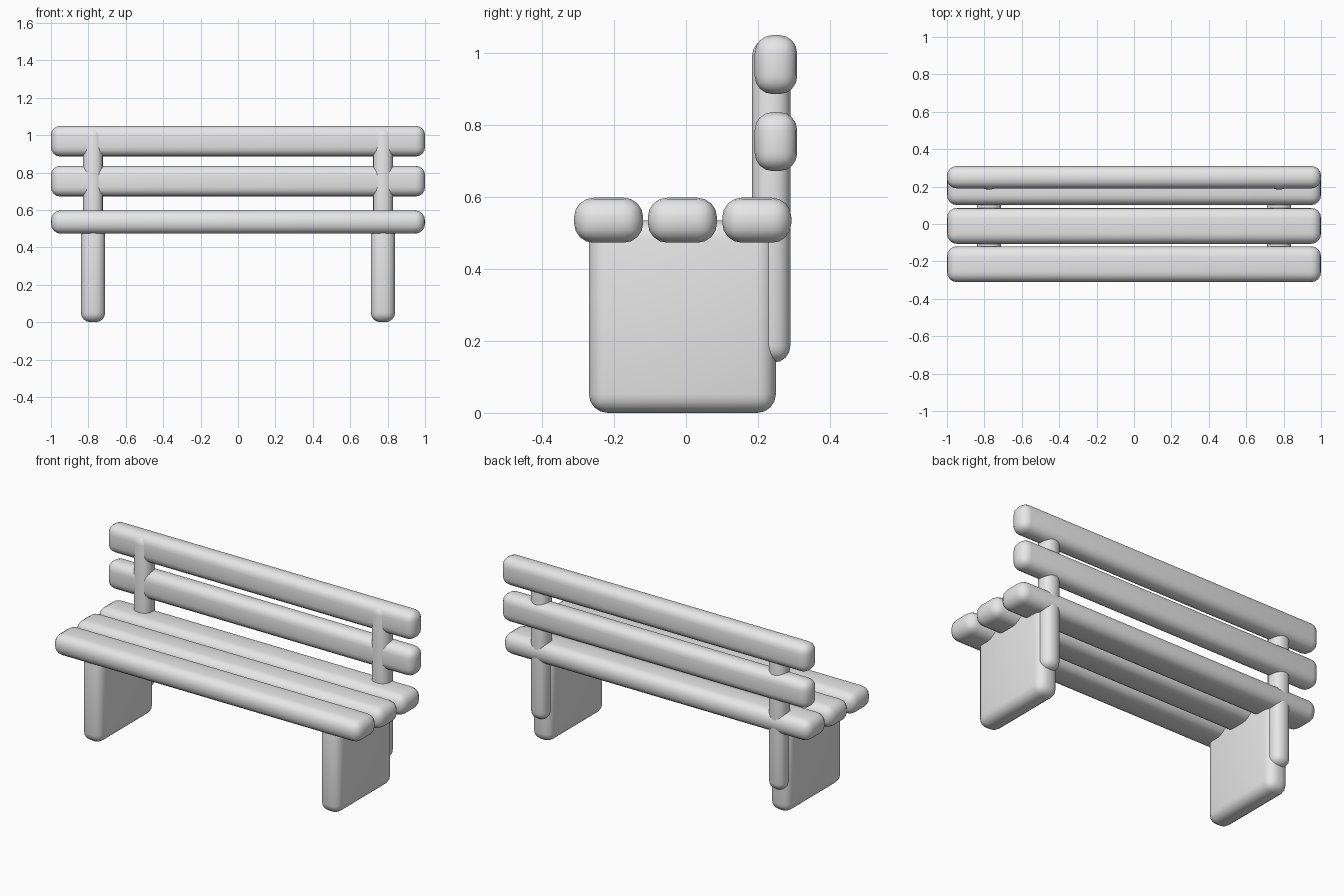
import bpy
import math

if "Cube" in bpy.data.objects:
    bpy.data.objects.remove(bpy.data.objects["Cube"])

grey = bpy.data.materials.new("plain grey")
grey.diffuse_color = (0.8, 0.8, 0.8, 1)
grey.use_nodes = True
grey.node_tree.nodes["Principled BSDF"].inputs["Base Color"].default_value = grey.diffuse_color


def rounded_box(name, x, y, z, radius):
    """Box from (min, max) ranges with softly rounded edges."""
    bpy.ops.mesh.primitive_cube_add(size=1)
    ob = bpy.context.object
    ob.name = name
    ob.location = [(a + b) / 2 for a, b in (x, y, z)]
    ob.scale = [b - a for a, b in (x, y, z)]
    bpy.ops.object.transform_apply(location=False, rotation=False, scale=True)
    bevel = ob.modifiers.new("round edges", 'BEVEL')
    bevel.width = radius
    bevel.segments = 4
    bevel.limit_method = 'NONE'
    bpy.ops.object.modifier_apply(modifier=bevel.name)
    bpy.ops.object.shade_smooth_by_angle(angle=math.radians(40))
    ob.data.materials.append(grey)
    return ob


# Three seat slats
for i, y in enumerate((-0.215, -0.01, 0.197)):
    rounded_box(f"seat_slat_{i + 1}", (-1, 1), (y - 0.096, y + 0.096), (0.473, 0.598), 0.054)

# Two backrest slats
for name, z in (("lower", 0.672), ("upper", 0.886)):
    rounded_box(f"{name}_back_slat", (-1, 1), (0.191, 0.309), (z, z + 0.164), 0.05)

# Panel legs and the posts that carry the backrest
for side, x in (("left", -0.775), ("right", 0.775)):
    rounded_box(f"{side}_leg", (x - 0.065, x + 0.065), (-0.27, 0.25), (0, 0.535), 0.052)
    rounded_box(f"{side}_back_post", (x - 0.053, x + 0.053), (0.184, 0.29), (0.14, 1.04), 0.046)
